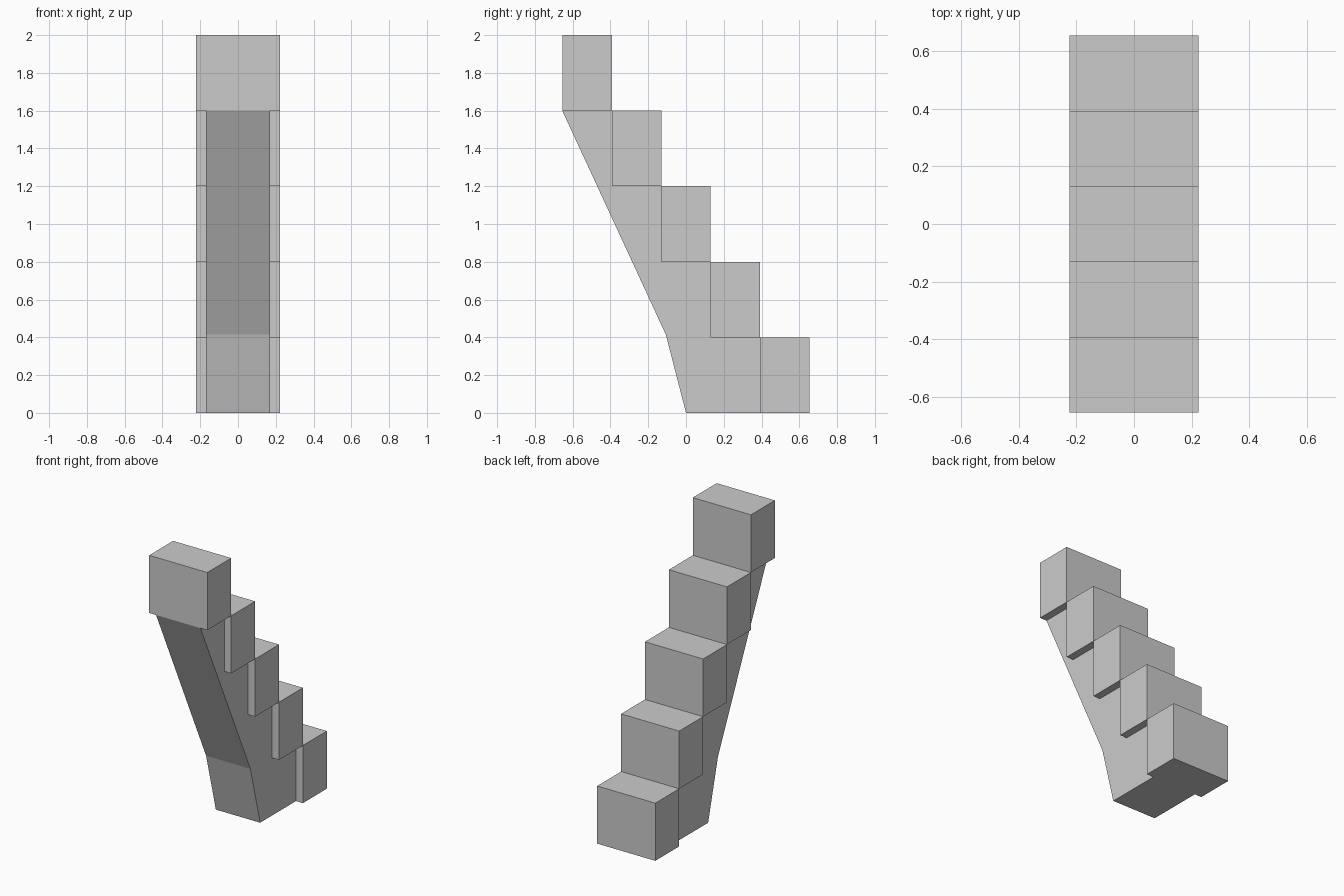
import bpy, bmesh

if "Cube" in bpy.data.objects:
    bpy.data.objects.remove(bpy.data.objects["Cube"])

STEPS = 5
DEPTH, HEIGHT = 0.262, 0.4
STEP_HALF, SUPPORT_HALF = 0.223, 0.17
BACK = STEPS * DEPTH / 2


def extrude_profile(name, profile, half_width):
    """Extrude a closed (y, z) profile symmetrically along x."""
    bm = bmesh.new()
    face = bm.faces.new([bm.verts.new((-half_width, y, z)) for y, z in profile])
    moved = bmesh.ops.extrude_face_region(bm, geom=[face])["geom"]
    verts = [v for v in moved if isinstance(v, bmesh.types.BMVert)]
    bmesh.ops.translate(bm, verts=verts, vec=(2 * half_width, 0, 0))
    bmesh.ops.recalc_face_normals(bm, faces=bm.faces)
    mesh = bpy.data.meshes.new(name)
    bm.to_mesh(mesh)
    bm.free()
    obj = bpy.data.objects.new(name, mesh)
    bpy.context.collection.objects.link(obj)
    return obj


# Step blocks, lowest at the back, rising towards the front
for i in range(STEPS):
    y1, z0 = BACK - i * DEPTH, i * HEIGHT
    y0, z1 = y1 - DEPTH, z0 + HEIGHT
    extrude_profile(f"step_{i + 1}", [(y0, z0), (y1, z0), (y1, z1), (y0, z1)], STEP_HALF)

# Narrower support: sloped underside, stepped edge against the blocks
profile = [(-BACK, (STEPS - 1) * HEIGHT), (-0.107, 0.415), (0.0, 0.0)]
for i in range(STEPS - 1):
    y = BACK - (i + 1) * DEPTH
    profile += [(y, i * HEIGHT), (y, (i + 1) * HEIGHT)]
extrude_profile("support", profile, SUPPORT_HALF)
